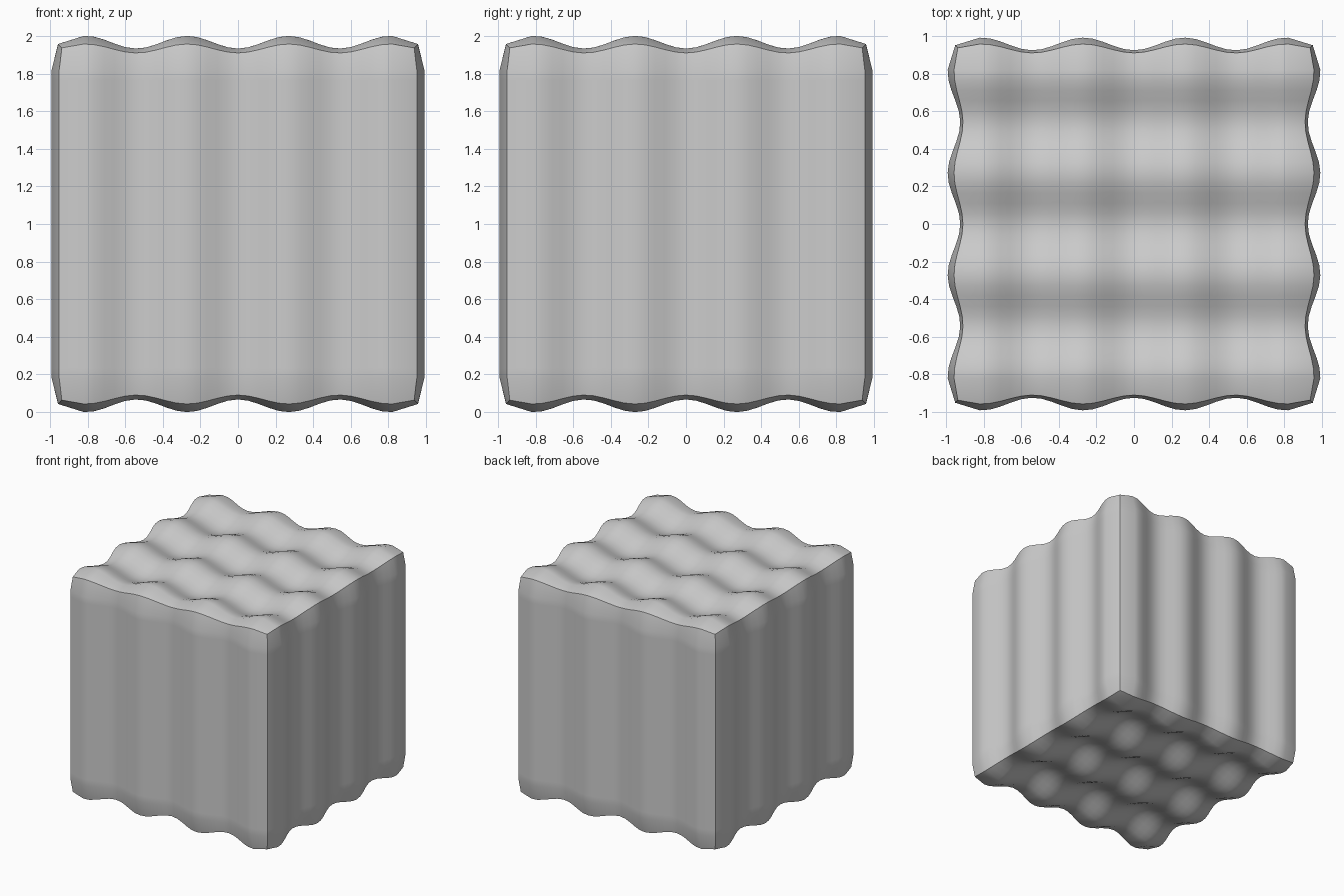
import bpy
import bmesh
from math import cos, pi

HALF = 0.875      # half side of the plain cube
CELLS = 32        # grid cells along each edge
LIFT = 0.058      # mean outward push
WAVE = 0.0335     # height of each wave
PERIOD = 0.54     # distance between crests

old = bpy.data.objects.get("Cube")
if old:
    bpy.data.objects.remove(old, do_unlink=True)

# Plain grey finish
grey = bpy.data.materials.new("plain_grey")
grey.use_nodes = True
colour = (0.6, 0.6, 0.6, 1)
grey.diffuse_color = colour
grey.node_tree.nodes["Principled BSDF"].inputs["Base Color"].default_value = colour


def push(x, y):
    """Egg-crate wave across x and y, which leaves upright flutes on the sides."""
    k = 2 * pi / PERIOD
    return LIFT - WAVE * (cos(k * x) + cos(k * y))


# Finely gridded cube
bm = bmesh.new()
bmesh.ops.create_cube(bm, size=2 * HALF)
bmesh.ops.subdivide_edges(bm, edges=bm.edges[:], cuts=CELLS - 1, use_grid_fill=True)
bm.normal_update()

# Push every point out along its normal, so the cube edges end up softened
moves = [(v, v.normal * push(v.co.x, v.co.y)) for v in bm.verts]
for v, move in moves:
    v.co += move
    v.co.z += 1

mesh = bpy.data.meshes.new("wavy_cube")
bm.to_mesh(mesh)
bm.free()
mesh.materials.append(grey)

# Smooth waves with crisp cube edges
block = bpy.data.objects.new("wavy_cube", mesh)
bpy.context.collection.objects.link(block)
bpy.ops.object.select_all(action="DESELECT")
block.select_set(True)
bpy.context.view_layer.objects.active = block
bpy.ops.object.shade_smooth_by_angle(angle=pi / 6)
